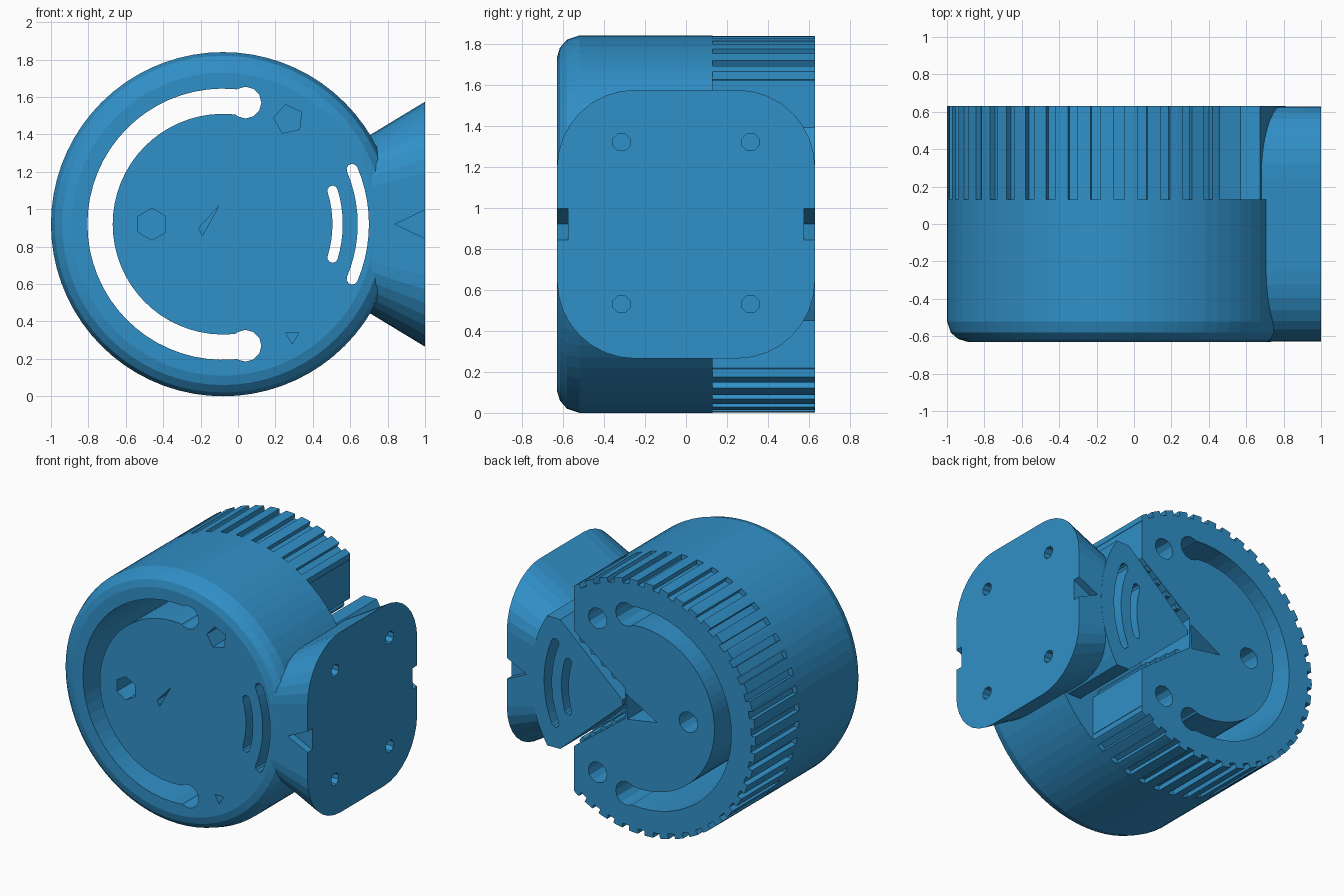
import bpy, bmesh
from math import sin, cos, pi, radians

if "Cube" in bpy.data.objects:
    bpy.data.objects.remove(bpy.data.objects["Cube"])

CX, CZ, R = -0.08, 0.92, 0.92   # drum axis and radius
D = 0.63                        # half depth along y


def finish(bm, name):
    bmesh.ops.recalc_face_normals(bm, faces=bm.faces)
    me = bpy.data.meshes.new(name)
    bm.to_mesh(me)
    bm.free()
    ob = bpy.data.objects.new(name, me)
    bpy.context.collection.objects.link(ob)
    return ob


def loft(name, rings):
    bm = bmesh.new()
    vs = [[bm.verts.new(p) for p in ring] for ring in rings]
    n = len(vs[0])
    for a, b in zip(vs, vs[1:]):
        for i in range(n):
            bm.faces.new((a[i], a[(i + 1) % n], b[(i + 1) % n], b[i]))
    bm.faces.new(vs[0])
    bm.faces.new(vs[-1])
    return finish(bm, name)


def prism(name, pts, y0, y1):
    return loft(name, [[(x, y, z) for x, z in pts] for y in (y0, y1)])


def circle(x, z, r, n=12, turn=0.0):
    return [(x + r * cos(2 * pi * i / n + turn), z + r * sin(2 * pi * i / n + turn)) for i in range(n)]


def polar(r, deg):
    a = radians(deg)
    return (CX + r * cos(a), CZ + r * sin(a))


def arc_slot(r0, r1, a0, a1, n):
    # curved slot with rounded ends about the drum axis
    mid, w = (r0 + r1) / 2, (r1 - r0) / 2
    pts = [polar(r1, a0 + (a1 - a0) * i / n) for i in range(n + 1)]
    for k in range(1, 5):
        x, z = polar(mid, a1)
        t = radians(a1 + 180 * k / 5)
        pts.append((x + w * cos(t), z + w * sin(t)))
    pts += [polar(r0, a1 + (a0 - a1) * i / n) for i in range(n + 1)]
    for k in range(1, 5):
        x, z = polar(mid, a0)
        t = radians(a0 + 180 + 180 * k / 5)
        pts.append((x + w * cos(t), z + w * sin(t)))
    return pts


def boolean(ob, other, op):
    m = ob.modifiers.new(op, 'BOOLEAN')
    m.object, m.operation, m.solver = other, op, 'EXACT'
    bpy.context.view_layer.objects.active = ob
    bpy.ops.object.modifier_apply(modifier=m.name)
    bpy.data.objects.remove(other)


def cut(ob, pts, y0, y1):
    boolean(ob, prism("cutter", pts, y0, y1), 'DIFFERENCE')


# Drum with rounded front rim
profile = [(-D, .81), (-.615, .86), (-.58, .90), (-.52, R), (D, R)]
drum = loft("clamp_body", [[(x, y, z) for x, z in circle(CX, CZ, r, 72)] for y, r in profile])

# Grip grooves around the rear half
bm = bmesh.new()
N = 46
for i in range(N):
    a = 360 * (i + .5) / N
    pts = [polar(R - .035, a - 1.7), polar(R + .05, a - 1.6), polar(R + .05, a + 1.6), polar(R - .035, a + 1.7)]
    f = [bm.verts.new((x, .13, z)) for x, z in pts]
    b = [bm.verts.new((x, .70, z)) for x, z in pts]
    bm.faces.new(f)
    bm.faces.new(b)
    for k in range(4):
        bm.faces.new((f[k], f[(k + 1) % 4], b[(k + 1) % 4], b[k]))
boolean(drum, finish(bm, "groove_cutter"), 'DIFFERENCE')

# Rear notch that leaves room for the fan
cut(drum, [(.05, CZ - .11), (.46, CZ - .42), (.46, -.2), (1.2, -.2), (1.2, 2.1),
           (.46, 2.1), (.46, CZ + .42), (.05, CZ + .11)], .13, .8)

# Fan-shaped hinge part in the notch
fan_arc = [polar(.89, -32 + 64 * i / 14) for i in range(15)]
fan = prism("fan", [(.07, CZ + .02), (.07, CZ - .02), (.57, CZ - .47)] + fan_arc + [(.57, CZ + .47)], .10, D)
boolean(drum, fan, 'UNION')

# Small teeth along the notch walls
for s in (-1, 1):
    for i in range(4):
        x = .14 + .085 * i
        z = CZ + s * (.11 + .756 * (x - .05))
        boolean(drum, prism("tooth", circle(x, z, .028, 6), .11, D - .01), 'UNION')

# Mounting flange: rounded rectangle narrowing towards the drum axis
rad, half_z, half_y = .38, .655, .629
section = []
for q, (sy, sz) in enumerate([(1, 1), (-1, 1), (-1, -1), (1, -1)]):
    for k in range(9):
        a = pi / 2 * (q + k / 8)
        section.append((sy * (half_y - rad) + rad * cos(a), sz * (half_z - rad) + rad * sin(a)))
rings = []
for x in (.66, 1.0):
    s = (x - CX) / (1 - CX)
    rings.append([(x, y, CZ + z * s) for y, z in section])
boolean(drum, loft("flange", rings), 'UNION')

# Through slots: long arc with wide ends, and two short arcs
cut(drum, arc_slot(.59, .725, 80, 280, 36), -1, 1)
for s in (-1, 1):
    cut(drum, circle(.04, CZ + s * .65, .085, 12), -1, 1)
cut(drum, arc_slot(.585, .64, -17, 17, 8), -1, 1)
cut(drum, arc_slot(.72, .78, -23, 23, 10), -1, 1)

# Bolt holes: nut pocket in front, round hole behind
for x, z, n, r in ((-.46, CZ, 6, .085), (.27, CZ + .56, 5, .08), (.29, CZ - .6, 3, .04)):
    cut(drum, circle(x, z, r, n, pi / 6), -.8, -.42)
for x, z in ((-.46, CZ), (.27, CZ + .56), (.27, CZ - .56)):
    cut(drum, circle(x, z, .075), -.2, .8)

# Central pivot pit behind and its narrow break-through in front
cut(drum, [(.04, .99), (-.21, .85), (.03, .81)], -.3, .8)
cut(drum, [(-.10, 1.02), (-.21, .90), (-.19, .86)], -.8, -.45)

# Index notches on the flange faces
for s in (-1, 1):
    cut(drum, [(.84, CZ), (1.05, CZ + .1), (1.05, CZ - .1)], *sorted((s * .575, s * .8)))

# Screw holes in the flange
for y in (-.315, .315):
    for z in (.53, 1.32):
        hole = loft("hole", [[(x, y + u, z + v) for u, v in circle(0, 0, .045, 8, .39)] for x in (.82, 1.1)])
        boolean(drum, hole, 'DIFFERENCE')

mat = bpy.data.materials.new("blue")
mat.diffuse_color = (.03, .28, .58, 1)
mat.use_nodes = True
mat.node_tree.nodes["Principled BSDF"].inputs["Base Color"].default_value = mat.diffuse_color
drum.data.materials.clear()
drum.data.materials.append(mat)
for p in drum.data.polygons:
    p.material_index = 0
